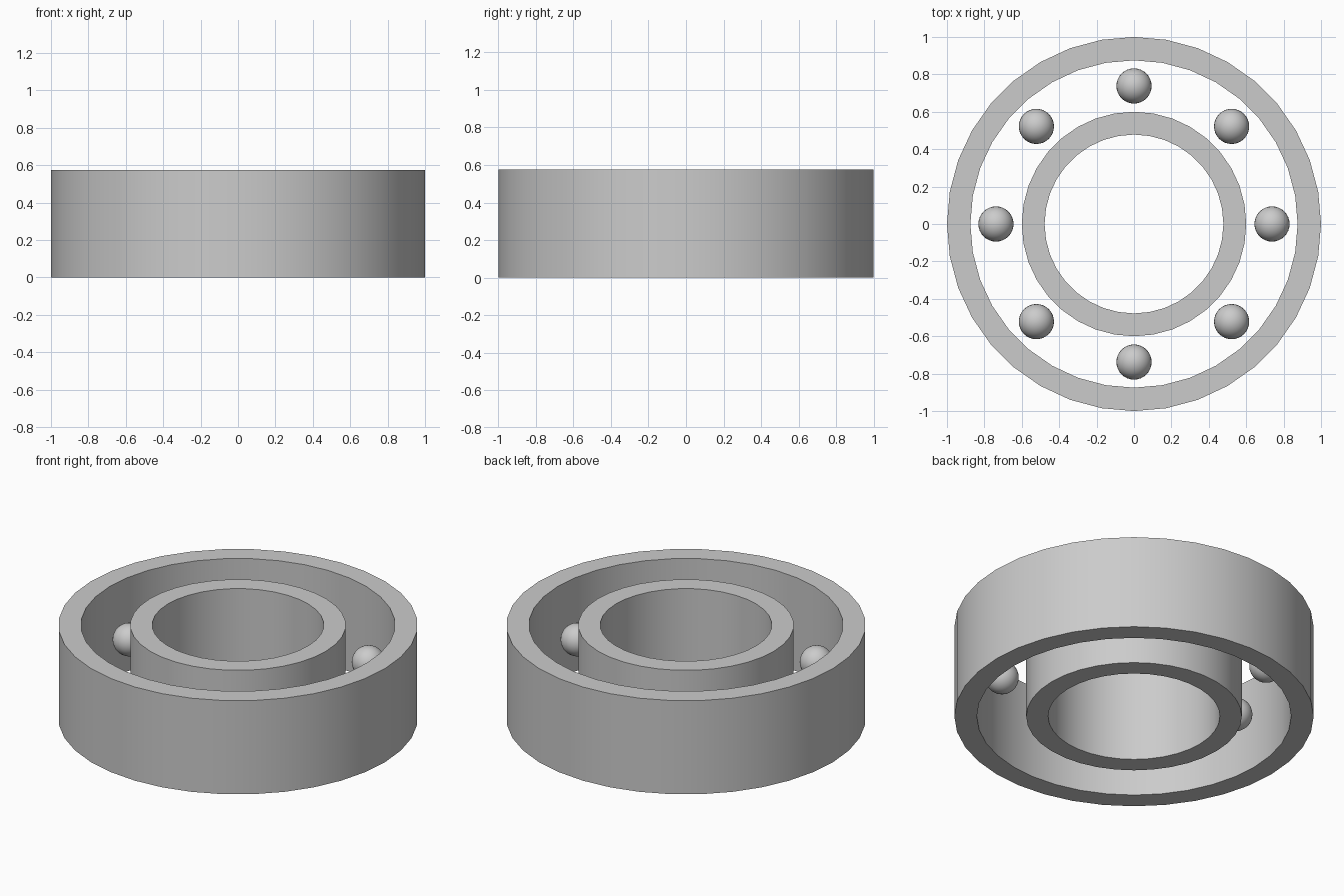
import bpy
import bmesh
import math

HEIGHT = 0.575
SEGMENTS = 36

cube = bpy.data.objects.get("Cube")
if cube:
    bpy.data.objects.remove(cube, do_unlink=True)

steel = bpy.data.materials.new("grey_steel")
steel.use_nodes = True
grey = (0.6, 0.6, 0.6, 1.0)
steel.diffuse_color = grey
steel.node_tree.nodes["Principled BSDF"].inputs["Base Color"].default_value = grey


def finish(obj, name):
    """Name the active object, colour it and smooth its curved faces."""
    obj.name = name
    obj.data.materials.append(steel)
    bpy.ops.object.select_all(action="DESELECT")
    obj.select_set(True)
    bpy.context.view_layer.objects.active = obj
    bpy.ops.object.shade_smooth_by_angle(angle=math.radians(30))


def add_ring(name, inner, outer):
    """Spin a rectangular section around the z axis."""
    bm = bmesh.new()
    section = [(inner, 0), (outer, 0), (outer, HEIGHT), (inner, HEIGHT)]
    verts = [bm.verts.new((r, 0, z)) for r, z in section]
    edges = [bm.edges.new((verts[i], verts[i - 1])) for i in range(len(verts))]
    bmesh.ops.spin(bm, geom=verts + edges, cent=(0, 0, 0), axis=(0, 0, 1),
                   angle=math.tau, steps=SEGMENTS)
    bmesh.ops.remove_doubles(bm, verts=bm.verts, dist=0.0001)
    bmesh.ops.recalc_face_normals(bm, faces=bm.faces)
    mesh = bpy.data.meshes.new(name)
    bm.to_mesh(mesh)
    bm.free()
    obj = bpy.data.objects.new(name, mesh)
    bpy.context.collection.objects.link(obj)
    finish(obj, name)


# Inner and outer races
add_ring("outer_race", 0.875, 1.0)
add_ring("inner_race", 0.478, 0.6)

# Balls evenly spaced between the races
for i in range(8):
    a = math.tau * i / 8
    bpy.ops.mesh.primitive_uv_sphere_add(
        segments=32, ring_count=16, radius=0.094,
        location=(0.738 * math.cos(a), 0.738 * math.sin(a), HEIGHT / 2))
    finish(bpy.context.object, f"ball_{i + 1}")
